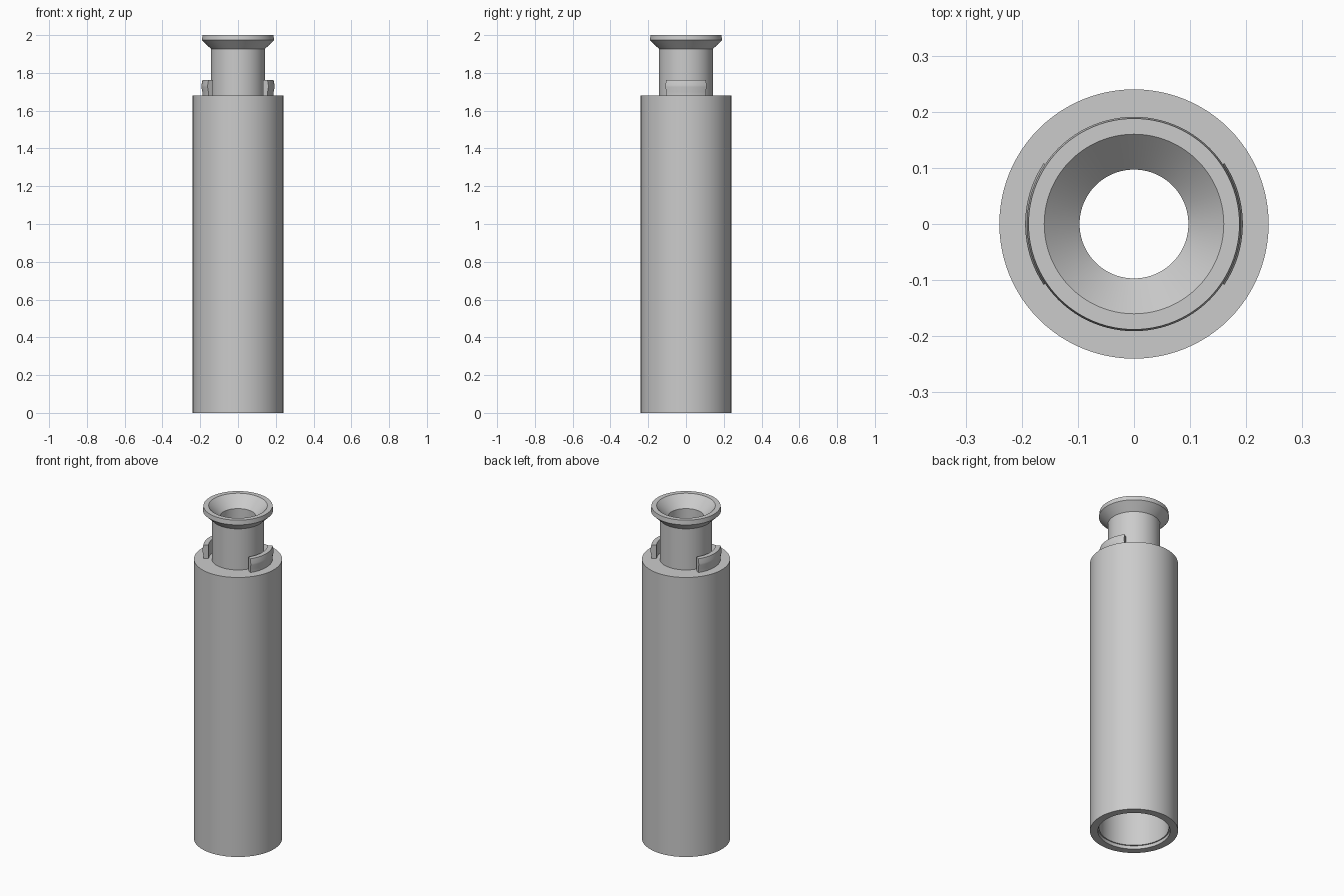
import bpy, bmesh, math
from mathutils import Matrix, Vector

cube = bpy.data.objects.get("Cube")
if cube:
    bpy.data.objects.remove(cube)

grey = bpy.data.materials.new("plain grey")
grey.use_nodes = True
colour = (0.6, 0.6, 0.6, 1)
grey.diffuse_color = colour
grey.node_tree.nodes["Principled BSDF"].inputs["Base Color"].default_value = colour


def revolve(name, profile, start, sweep, steps):
    """Spin a closed (radius, height) profile around z."""
    bm = bmesh.new()
    verts = [bm.verts.new((r, 0, z)) for r, z in profile]
    face = bm.faces.new(verts)
    bmesh.ops.rotate(bm, verts=verts, cent=(0, 0, 0),
                     matrix=Matrix.Rotation(start, 3, "Z"))
    full = sweep >= math.tau
    geom = list(face.edges) if full else [face]
    if full:
        bmesh.ops.delete(bm, geom=[face], context="FACES_ONLY")
    else:
        bm.faces.new([v for v in reversed([bm.verts.new(v.co) for v in verts])])
    bmesh.ops.spin(bm, geom=geom, cent=(0, 0, 0), axis=(0, 0, 1),
                   angle=sweep, steps=steps)
    bmesh.ops.remove_doubles(bm, verts=bm.verts, dist=0.00001)
    bmesh.ops.recalc_face_normals(bm, faces=bm.faces)
    mesh = bpy.data.meshes.new(name)
    bm.to_mesh(mesh)
    bm.free()
    mesh.materials.append(grey)
    obj = bpy.data.objects.new(name, mesh)
    bpy.context.collection.objects.link(obj)
    bpy.ops.object.select_all(action="DESELECT")
    obj.select_set(True)
    bpy.context.view_layer.objects.active = obj
    bpy.ops.object.shade_smooth_by_angle(angle=math.radians(20))
    return obj


# Hollow sleeve, neck and flared lip in one turned profile
revolve("hollow_body", [
    (0.24, 0), (0.24, 1.68), (0.143, 1.68), (0.143, 1.927),
    (0.191, 1.973), (0.188, 2.0), (0.16, 2.0), (0.097, 1.937),
    (0.097, 1.62), (0.19, 1.62), (0.19, 0.02), (0.197, 0.02), (0.197, 0),
], 0, math.tau, 96)

# Two curved snap tabs with a slight outer ridge
tab = [(0.16, 1.675), (0.189, 1.675), (0.189, 1.70), (0.194, 1.725),
       (0.194, 1.735), (0.188, 1.762), (0.16, 1.762)]
half = math.radians(34)
for side, middle in (("left", 0), ("right", math.pi)):
    revolve(side + "_snap_tab", tab, middle - half, 2 * half, 20)
